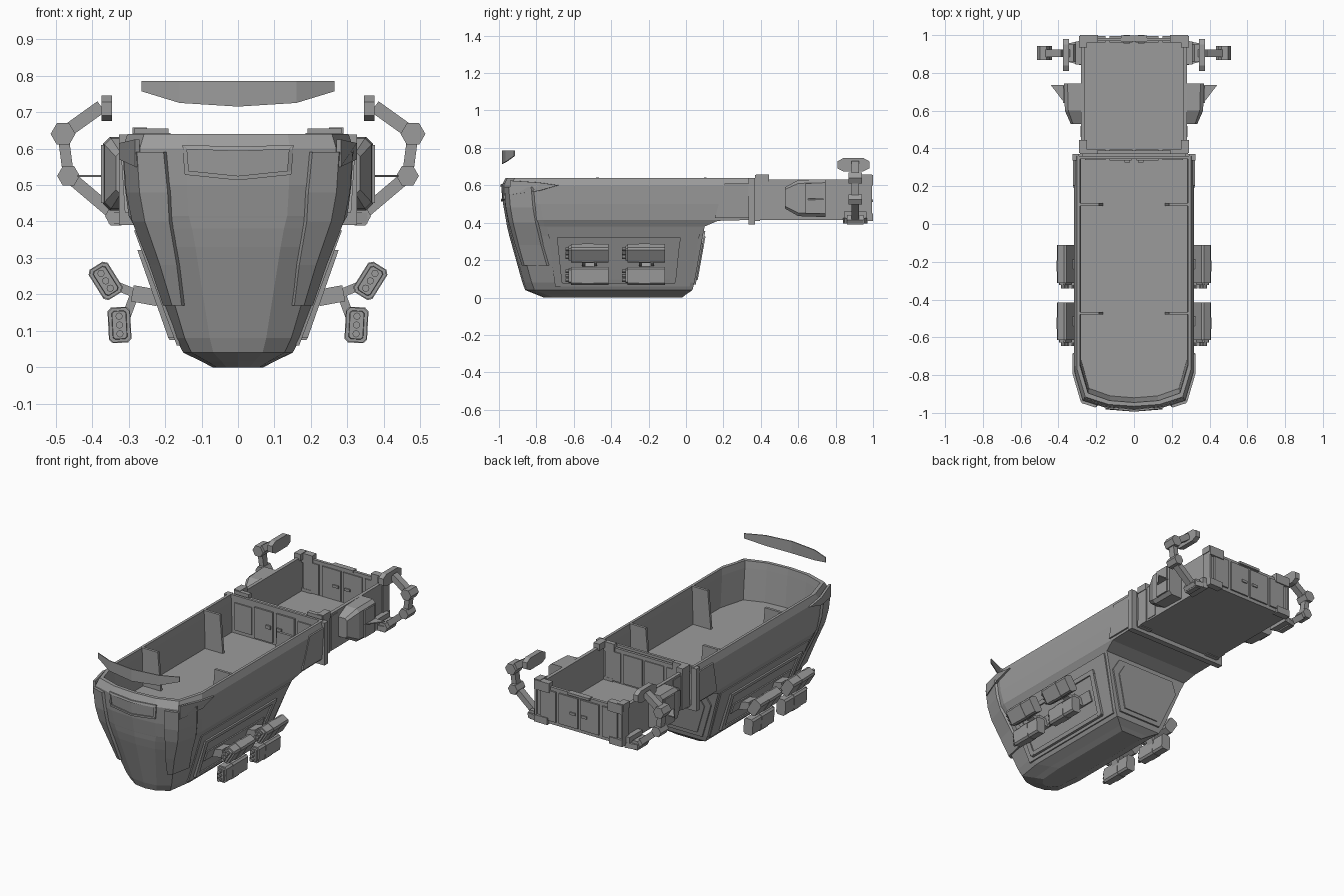
import bpy, bmesh, math
from mathutils import Vector

if "Cube" in bpy.data.objects:
    bpy.data.objects.remove(bpy.data.objects["Cube"])

PAINT = bpy.data.materials.new("dark_grey")
PAINT.diffuse_color = (.33, .33, .33, 1)
PAINT.use_nodes = True
PAINT.node_tree.nodes["Principled BSDF"].inputs["Base Color"].default_value = PAINT.diffuse_color

def finish(name, bm, mirror=False):
    bmesh.ops.recalc_face_normals(bm, faces=bm.faces[:])
    me = bpy.data.meshes.new(name)
    bm.to_mesh(me)
    bm.free()
    me.materials.append(PAINT)
    ob = bpy.data.objects.new(name, me)
    bpy.context.collection.objects.link(ob)
    if mirror:
        m = ob.modifiers.new("Mirror", 'MIRROR')
        m.use_mirror_merge = False
    return ob

def grid(name, rows, vec, mirror=False):
    """Thick sheet through rows of points, thickened along vec."""
    bm = bmesh.new()
    v = Vector(vec)
    lo = [[bm.verts.new(p) for p in r] for r in rows]
    hi = [[bm.verts.new(Vector(p) + v) for p in r] for r in rows]
    nr, nc = len(rows), len(rows[0])
    for i in range(nr - 1):
        for j in range(nc - 1):
            for g in (lo, hi):
                bm.faces.new((g[i][j], g[i][j+1], g[i+1][j+1], g[i+1][j]))
    rim = ([(0, j) for j in range(nc)] + [(i, nc-1) for i in range(1, nr)]
           + [(nr-1, j) for j in range(nc-2, -1, -1)] + [(i, 0) for i in range(nr-2, 0, -1)])
    for (a, b), (c, d) in zip(rim, rim[1:] + rim[:1]):
        bm.faces.new((lo[a][b], lo[c][d], hi[c][d], hi[a][b]))
    return finish(name, bm, mirror)

def loft(name, rings, mirror=False):
    """Closed rings joined in order, capped at both ends."""
    bm = bmesh.new()
    vs = [[bm.verts.new(p) for p in r] for r in rings]
    for a, b in zip(vs, vs[1:]):
        for i in range(len(a)):
            k = (i + 1) % len(a)
            bm.faces.new((a[i], a[k], b[k], b[i]))
    bm.faces.new(vs[0])
    bm.faces.new(vs[-1])
    return finish(name, bm, mirror)

def slab(name, pts, vec, mirror=False):
    return loft(name, [pts, [Vector(p) + Vector(vec) for p in pts]], mirror)

def box(name, x0, x1, y0, y1, z0, z1, mirror=False):
    return slab(name, [(x0, y0, z0), (x1, y0, z0), (x1, y1, z0), (x0, y1, z0)], (0, 0, z1 - z0), mirror)

def disc(name, x, z, r, n, y0, y1, mirror=True):
    pts = [(x + r*math.cos(2*math.pi*i/n), y0, z + r*math.sin(2*math.pi*i/n)) for i in range(n)]
    return slab(name, pts, (0, y1 - y0, 0), mirror)

def link(name, a, b, w, y0, y1):
    a, b = Vector(a), Vector(b)
    n = Vector((-(b - a).y, (b - a).x)).normalized() * w / 2
    return slab(name, [(p.x, y0, p.y) for p in (a + n, b + n, b - n, a - n)], (0, y1 - y0, 0), True)

# Hull stations: z, half width, front y, back y
OUT = [(0, .07, -.76, -.02), (.016, .1, -.80, .0), (.04, .15, -.86, .035), (.08, .172, -.875, .045),
       (.33, .26, -.945, .09), (.38, .28, -.957, .1), (.41, .297, -.962, .17),
       (.415, .30, -.963, .36), (.5, .311, -.978, .36), (.6, .317, -.985, .36), (.64, .303, -.965, .36)]
INN = [(.64, .287, -.945, .345), (.60, .284, -.94, .345), (.42, .28, -.92, .345)]
BOW = [(0, 0), (.45, .01), (.85, .05), (1, .2)]

def lerp(table, t, k):
    for a, b in zip(table, table[1:]):
        if t <= b[0]:
            return a[k] + (b[k] - a[k]) * (t - a[0]) / (b[0] - a[0])
    return table[-1][k]

def bow(f, z):
    return (f * lerp(OUT, z, 1), lerp(OUT, z, 2) + lerp(BOW, f, 1), z)

def station(z, w, yf, yb):
    half = [(f * w, yf + d, z) for f, d in BOW] + [(w, yb, z)]
    return half + [(-x, y, z) for x, y, z in half[:0:-1]]

loft("hull", [station(*s) for s in OUT + INN])

# Bow trim, window frame and visor
grid("bow_strip", [[bow(f, z) for f in (c, .85, .97)] for z, c in
     ((.59, .62), (.48, .60), (.4, .62), (.28, .66), (.17, .72))], (.008, -.014, 0), True)
slab("bow_cheek", [(.27, -.935, .625), (.314, -.785, .615), (.314, -.68, .6), (.314, -.785, .57), (.27, -.935, .55)],
     (.012, -.006, 0), True)
def front_bar(name, pts, t=.012):
    slab(name, [(x, bow(x / lerp(OUT, z, 1), z)[1] + .003, z) for x, z in pts], (0, -t, 0), True)
front_bar("window_frame_top", [(0, .605), (.15, .61), (.15, .598), (0, .593)])
front_bar("window_frame_bottom", [(0, .525), (.145, .54), (.145, .528), (0, .513)])
front_bar("window_frame_side", [(.14, .6), (.152, .61), (.147, .53), (.135, .54)])
front_bar("window_glass", [(0, .595), (.145, .6), (.14, .538), (0, .523)], .006)
VIS = [(-.265, -.92, .757), (-.16, -.965, .725), (0, -.985, .715), (.16, -.965, .725), (.265, -.92, .757)]
grid("visor", [[(x, y, .785) for x, y, z in VIS], VIS], (0, .006, 0))

# Upper side panels, flange, partitions and bulkhead door
def side(name, pts, t, lift=0):
    slab(name, [(lerp(OUT, z, 1) + lift - .003, y, z) for y, z in pts], (t, 0, 0), True)
side("rear_side_panel", [(.155, .425), (.205, .61), (.335, .61), (.335, .425)], .012)
box("flange_side", .292, .326, .335, .37, .39, .638, True)
box("flange_bottom", -.31, .31, .335, .37, .39, .415)
for y in (-.48, .095):
    slab("partition", [(.165, y, .42), (.285, y, .42), (.29, y, .642), (.185, y, .642)], (0, .015, 0), True)
box("bulkhead_panel", .012, .13, .335, .347, .43, .61, True)
box("bulkhead_side_panel", .15, .26, .338, .347, .44, .6, True)
box("bulkhead_handle", .02, .05, .326, .337, .51, .53, True)

# Lower side weapon panel: backing, frame bars and rails
side("side_panel_border", [(-.70, .06), (-.74, .375), (.08, .375), (.02, .06)], .01)
side("side_panel", [(-.66, .08), (-.69, .32), (-.03, .32), (-.06, .08)], .014)
for nm, p in (("frame_top", [(-.69, .3), (-.69, .322), (-.03, .322), (-.03, .3)]),
              ("frame_bottom", [(-.66, .075), (-.66, .095), (-.06, .095), (-.06, .075)]),
              ("frame_front", [(-.665, .08), (-.69, .32), (-.66, .32), (-.635, .08)]),
              ("frame_rear", [(-.085, .08), (-.06, .32), (-.03, .32), (-.055, .08)]),
              ("mount_rail", [(-.63, .17), (-.63, .23), (-.1, .23), (-.1, .17)])):
    side(nm, p, .022)

# Rear ramp panel under the hull
for nm, s, t in (("rear_hull_panel", 1, .012), ("rear_hull_inset", .82, .018)):
    P = [(.14, .07), (.225, .29), (.19, .355)]
    P = [(x * s, .2 + (z - .2) * s) for x, z in P]
    P += [(-x, z) for x, z in P[::-1]]
    slab(nm, [(x, .045 + (z - .08) * .18 - .003, z) for x, z in P], (0, t, 0))

# Weapon pods: chamfered body, front cap, three barrels, forked bracket
def pod_ring(cx, cz, w, h, ang, y, c=.01):
    pts = [(w-c, h), (w, h-c), (w, c-h), (w-c, -h), (c-w, -h), (-w, c-h), (-w, h-c), (c-w, h)]
    s, k = math.sin(ang), math.cos(ang)
    return [(cx + a*k + b*s, y, cz - a*s + b*k) for a, b in pts]
for y in (-.615, -.312):
    ym = y + .1
    link("pod_bracket", (.22, .19), (.29, .203), .045, ym - .04, ym + .04)
    link("pod_fork_upper", (.275, .2), (.355, .232), .024, ym - .025, ym + .025)
    link("pod_fork_lower", (.28, .21), (.31, .13), .024, ym - .025, ym + .025)
    for cx, cz, ang in ((.363, .237, math.radians(32)), (.325, .116, math.radians(3))):
        loft("weapon_pod", [pod_ring(cx, cz, .029, .047, ang, y), pod_ring(cx, cz, .029, .047, ang, y + .2)], True)
        loft("pod_band", [pod_ring(cx, cz, .031, .049, ang, y + .06), pod_ring(cx, cz, .031, .049, ang, y + .12)], True)
        loft("pod_muzzle", [pod_ring(cx, cz, .019, .038, ang, y - .012, .006), pod_ring(cx, cz, .021, .04, ang, y + .01, .006)], True)
        for d in (-.024, 0, .024):
            disc("barrel", cx + d*math.sin(ang), cz + d*math.cos(ang), .01, 8, y - .03, y + .01)

# Rear cargo box: floor, walls, corner posts
box("cargo_floor", -.275, .275, .36, .985, .415, .432)
box("cargo_side_wall", .26, .28, .37, .985, .415, .632, True)
box("cargo_rear_wall", -.28, .28, .968, .985, .415, .632)
box("cargo_front_wall", -.28, .28, .372, .388, .415, .632)
for y0, y1, ya, yb in ((.375, .445, .37, .395), (.935, .995, .96, 1.0)):
    box("corner_post_side", .25, .29, y0, y1, .62, .658, True)
    box("corner_post_leg", .274, .286, y0, y1, .415, .63, True)
    box("corner_post_end", .19, .285, ya, yb, .6, .655, True)
    box("corner_post_foot", .2, .286, ya, yb, .41, .45, True)
for x0, x1 in ((.008, .13), (.15, .25)):
    box("rear_door_panel", x0, x1, .962, .994, .435, .612, True)
    box("front_door_panel", x0, x1, .38, .394, .44, .61, True)
for y in (.955, .99):
    box("door_handle", .02, .055, y, y + .01, .51, .525, True)
box("door_top_lug", -.07, .07, .965, .998, .622, .636)
box("cargo_side_rib", .278, .284, .46, .52, .425, .62, True)

# Side thruster pods with thin fins
def pod_section(y, x1, z0, z1, c):
    return [(.275, y, z0), (x1 - c, y, z0), (x1, y, z0 + c), (x1, y, z1 - c), (x1 - c, y, z1), (.275, y, z1)]
loft("side_pod", [pod_section(.53, .335, .475, .59, .012), pod_section(.6, .366, .435, .628, .018),
                  pod_section(.745, .37, .43, .632, .018)], True)
box("side_pod_vent", .36, .376, .64, .73, .45, .61, True)
slab("side_fin", [(.36, .63, .522), (.44, .735, .522), (.36, .735, .522)], (0, 0, .006), True)

# Jointed arms at the tail
J = [(.335, .415), (.465, .525), (.48, .64), (.375, .715)]
slab("arm_base", [(.28, .84, .395), (.355, .86, .395), (.355, .955, .395), (.28, .97, .395)], (0, 0, .03), True)
box("arm_mount", .28, .31, .845, .965, .4, .46, True)
disc("arm_joint_base", *J[0], .03, 6, .86, .95)
for i, w in enumerate((.034, .03, .036)):
    link("arm_link", J[i], J[i+1], w, .885, .925)
disc("arm_joint_lower", *J[1], .031, 6, .868, .942)
disc("arm_joint_upper", *J[2], .034, 6, .868, .942)
slab("arm_head", [(.345, y, z) for y, z in ((.81, .69), (.84, .675), (.95, .675), (.98, .69),
     (.98, .728), (.95, .745), (.84, .745), (.81, .728))], (.03, 0, 0), True)
